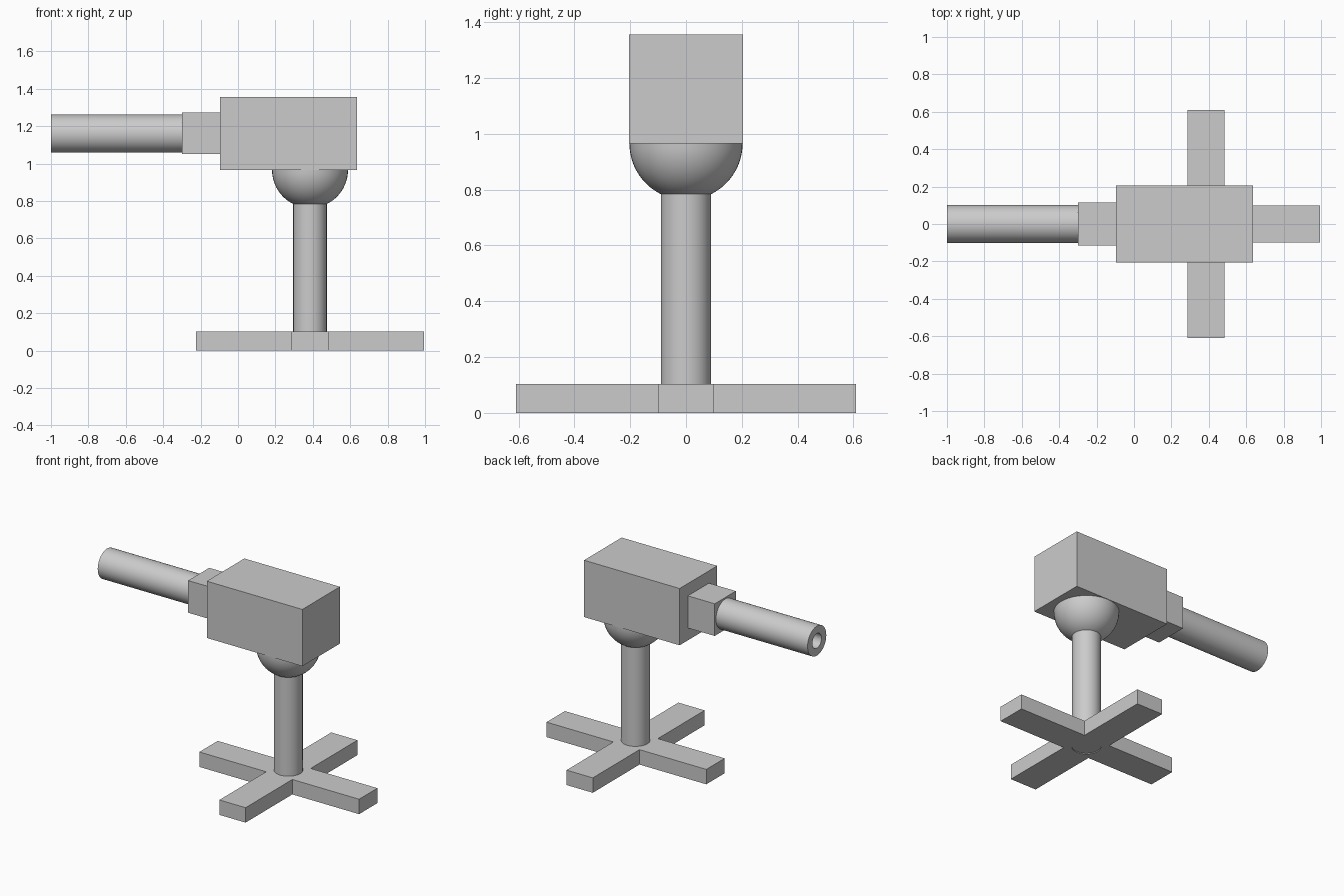
import bpy, bmesh, math
from mathutils import Matrix, Vector

if "Cube" in bpy.data.objects:
    bpy.data.objects.remove(bpy.data.objects["Cube"])

CX = 0.385      # axis of the stand
AXIS_Z = 1.16   # axis of the barrel


def finish(name, bm, smooth=False):
    bmesh.ops.recalc_face_normals(bm, faces=bm.faces)
    mesh = bpy.data.meshes.new(name)
    bm.to_mesh(mesh)
    bm.free()
    obj = bpy.data.objects.new(name, mesh)
    bpy.context.collection.objects.link(obj)
    if smooth:
        bpy.ops.object.select_all(action='DESELECT')
        obj.select_set(True)
        bpy.context.view_layer.objects.active = obj
        bpy.ops.object.shade_smooth_by_angle(angle=math.radians(35))
    return obj


def box(name, x, y, z):
    bm = bmesh.new()
    size = [b - a for a, b in (x, y, z)]
    mid = [(a + b) / 2 for a, b in (x, y, z)]
    bmesh.ops.create_cube(bm, size=1, matrix=Matrix.Translation(mid) @ Matrix.Diagonal((*size, 1)))
    return finish(name, bm)


def lathe(name, profile, matrix, steps=48):
    """Spin (radius, height) points around z, then place with matrix."""
    bm = bmesh.new()
    vs = [bm.verts.new((r, 0, h)) for r, h in profile]
    edges = [bm.edges.new(p) for p in zip(vs, vs[1:])]
    bmesh.ops.spin(bm, geom=vs + edges, cent=(0, 0, 0), axis=(0, 0, 1),
                   angle=math.tau, steps=steps, use_duplicate=False)
    bmesh.ops.remove_doubles(bm, verts=bm.verts, dist=1e-5)
    bmesh.ops.transform(bm, matrix=matrix, verts=bm.verts)
    return finish(name, bm, True)


stand = Matrix.Translation((CX, 0, 0))

# Cross-shaped foot
w, l = 0.1, 0.61
quarter = [(w, w), (w, l), (-w, l)]
outline = [Matrix.Rotation(k * math.pi / 2, 2) @ Vector(p) for k in range(4) for p in quarter]
bm = bmesh.new()
face = bm.faces.new([bm.verts.new((CX + p.x, p.y, 0)) for p in outline])
ext = bmesh.ops.extrude_face_region(bm, geom=[face], use_keep_orig=True)
bmesh.ops.translate(bm, vec=(0, 0, 0.103),
                    verts=[v for v in ext['geom'] if isinstance(v, bmesh.types.BMVert)])
foot = finish("cross_foot", bm)

# Socket in the foot for the post
cutter = lathe("post_socket_cutter", [(0, -0.1), (0.091, -0.1), (0.091, 0.3), (0, 0.3)], stand)
cutter.hide_render = True
cutter.hide_set(True)
cut = foot.modifiers.new("post_socket", 'BOOLEAN')
cut.operation = 'DIFFERENCE'
cut.object = cutter

# Post and ball joint
lathe("post", [(0, 0.004), (0.09, 0.004), (0.09, 0.8), (0, 0.8)], stand)
R = 0.203
arc = [(R * math.sin(a), 0.966 - R * math.cos(a)) for a in (i * math.pi / 32 for i in range(17))]
lathe("ball_joint", arc + [(0, 0.968)], stand)

# Body and barrel collar
box("body", (-0.095, 0.635), (-0.205, 0.205), (0.965, 1.357))
box("barrel_collar", (-0.3, -0.09), (-0.115, 0.115), (1.05, 1.272))

# Hollow barrel pointing along -x
barrel = Matrix.Translation((-0.3, 0, AXIS_Z)) @ Matrix.Rotation(-math.pi / 2, 4, 'Y')
lathe("barrel", [(0, 0), (0.102, 0), (0.102, 0.7), (0.05, 0.7), (0.05, 0.01), (0, 0.01)], barrel)
